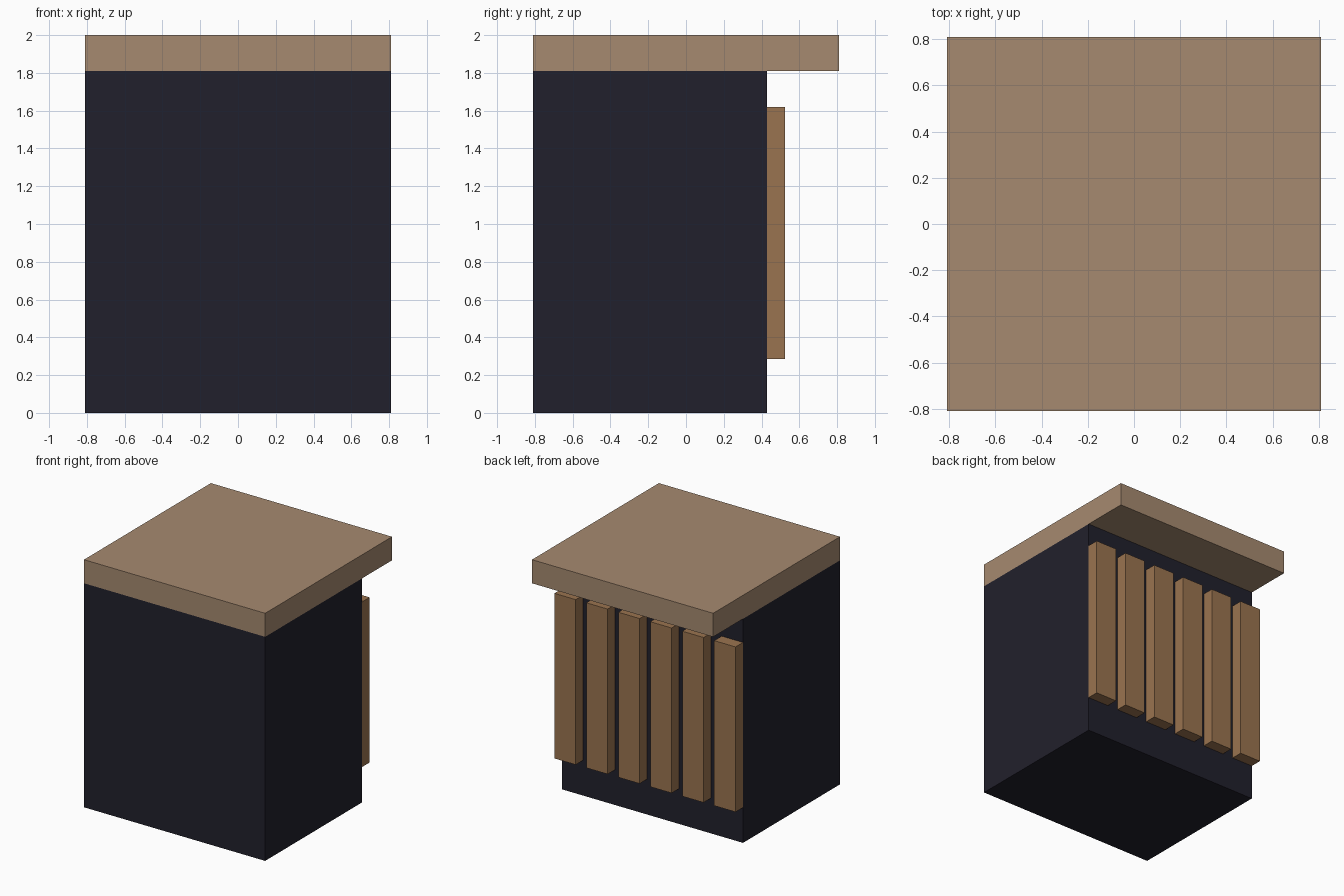
import bpy

if "Cube" in bpy.data.objects:
    bpy.data.objects.remove(bpy.data.objects["Cube"])

U = 2 / 21  # the model sits on a regular module, 21 units tall


def material(name, rgb):
    m = bpy.data.materials.new(name)
    m.diffuse_color = (*rgb, 1)
    m.use_nodes = True
    m.node_tree.nodes["Principled BSDF"].inputs["Base Color"].default_value = m.diffuse_color
    return m


def box(name, lo, hi, mat):
    """Box between two corners given in module units."""
    centre = [(a + b) / 2 * U for a, b in zip(lo, hi)]
    bpy.ops.mesh.primitive_cube_add(size=1, location=centre)
    ob = bpy.context.object
    ob.name = name
    ob.scale = [(b - a) * U for a, b in zip(lo, hi)]
    bpy.ops.object.transform_apply(location=False, rotation=False, scale=True)
    ob.data.materials.append(mat)
    return ob


dark = material("dark_body", (0.0152, 0.0144, 0.025))
pale_wood = material("pale_wood", (0.38, 0.254, 0.162))
slat_wood = material("slat_wood", (0.323, 0.174, 0.08))

# Cabinet body and overhanging counter top
box("cabinet_body", (-8.5, -8.5, 0), (8.5, 4.5, 19), dark)
box("counter_top", (-8.5, -8.5, 19), (8.5, 8.5, 21), pale_wood)

# Six vertical slats on the back face
for i in range(6):
    x = -8.5 + 3 * i
    box(f"back_slat_{i + 1}", (x, 4.5, 3), (x + 2, 5.5, 17), slat_wood)
